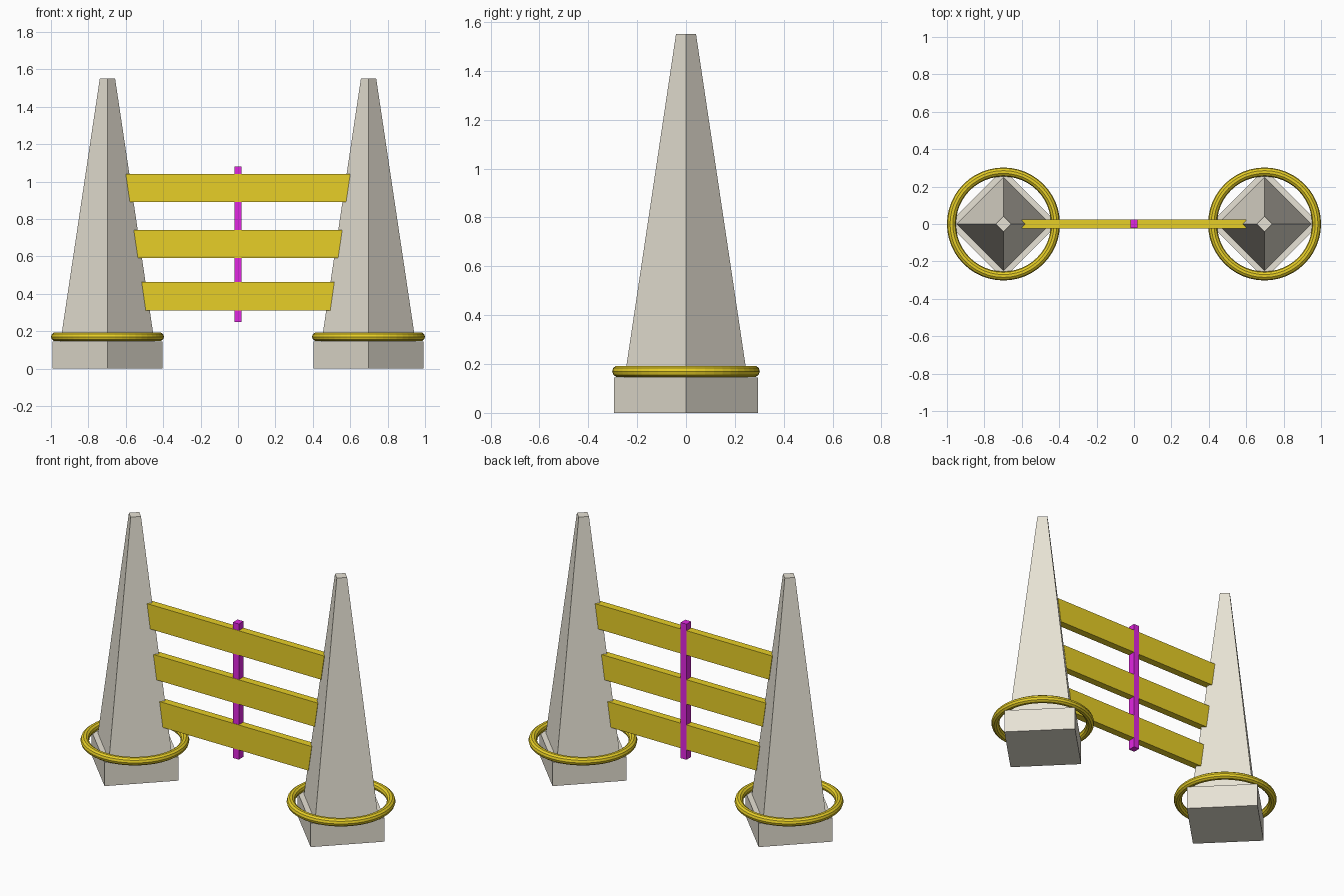
import bpy, bmesh

if "Cube" in bpy.data.objects:
    bpy.data.objects.remove(bpy.data.objects["Cube"])


def material(name, color):
    m = bpy.data.materials.new(name)
    m.diffuse_color = (*color, 1)
    m.use_nodes = True
    m.node_tree.nodes["Principled BSDF"].inputs["Base Color"].default_value = m.diffuse_color
    return m


STONE = material("stone", (0.80, 0.76, 0.66))
GOLD = material("gold", (0.80, 0.62, 0.02))
MAGENTA = material("magenta", (0.75, 0.02, 0.75))


def finish(name, mat):
    ob = bpy.context.object
    ob.name = name
    ob.data.materials.append(mat)
    return ob


def diamond(name, x, r1, r2, z1, z2):
    # four-sided frustum with its corners on the x and y axes
    bpy.ops.mesh.primitive_cone_add(vertices=4, radius1=r1, radius2=r2,
                                    depth=z2 - z1, location=(x, 0, (z1 + z2) / 2))
    return finish(name, STONE)


def slat(name, x_bottom, x_top, z1, z2, y1, y2, mat):
    # box whose ends slant from x_bottom to x_top
    bm = bmesh.new()
    outline = [(-x_bottom, z1), (x_bottom, z1), (x_top, z2), (-x_top, z2)]
    face = bm.faces.new([bm.verts.new((x, y1, z)) for x, z in outline])
    ext = bmesh.ops.extrude_face_region(bm, geom=[face])
    moved = [g for g in ext["geom"] if isinstance(g, bmesh.types.BMVert)]
    bmesh.ops.translate(bm, verts=moved, vec=(0, y2 - y1, 0))
    bmesh.ops.recalc_face_normals(bm, faces=bm.faces)
    me = bpy.data.meshes.new(name)
    bm.to_mesh(me)
    bm.free()
    me.materials.append(mat)
    bpy.context.collection.objects.link(bpy.data.objects.new(name, me))


# pillars: plinth, tapered obelisk and gold ring
for side, x in (("left", -0.698), ("right", 0.698)):
    diamond(side + "_plinth", x, 0.294, 0.294, 0, 0.145)
    diamond(side + "_obelisk", x, 0.251, 0.041, 0.145, 1.55)
    bpy.ops.mesh.primitive_torus_add(major_segments=48, minor_segments=10,
                                     major_radius=0.278, minor_radius=0.024,
                                     location=(x, 0, 0.17))
    finish(side + "_ring", GOLD)

# three rails, following the slope of the pillars
for name, xb, xt, z1, z2 in (("lower_rail", 0.493, 0.515, 0.31, 0.463),
                             ("middle_rail", 0.535, 0.557, 0.59, 0.74),
                             ("upper_rail", 0.578, 0.60, 0.89, 1.04)):
    slat(name, xb, xt, z1, z2, -0.023, 0.023, GOLD)

# central post, flush with the back of the rails
slat("center_post", 0.02, 0.02, 0.25, 1.08, -0.021, 0.024, MAGENTA)
